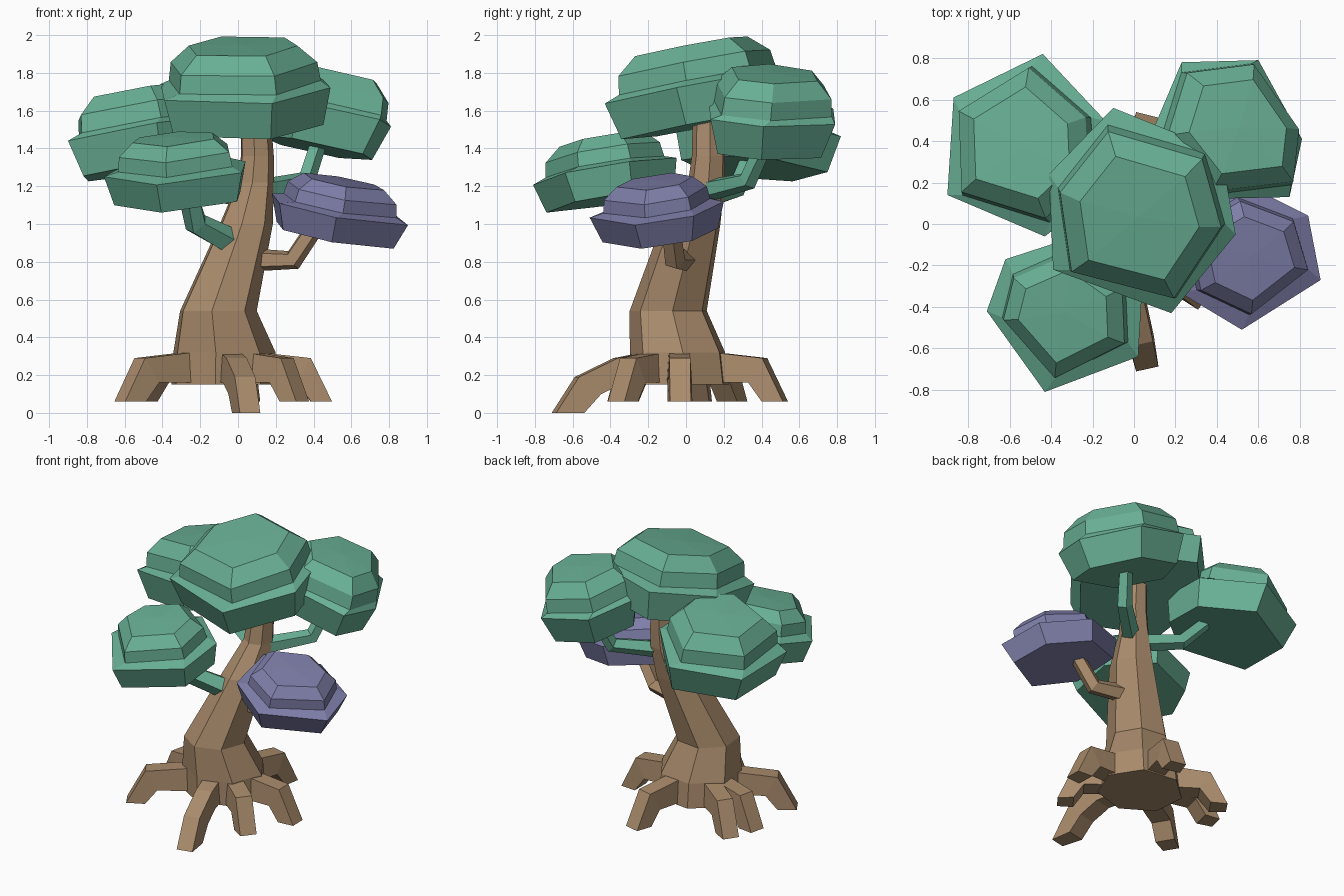
import bpy, bmesh, math
from mathutils import Vector, Matrix

if "Cube" in bpy.data.objects:
    bpy.data.objects.remove(bpy.data.objects["Cube"], do_unlink=True)


def material(name, rgb):
    m = bpy.data.materials.new(name)
    m.use_nodes = True
    m.diffuse_color = (*rgb, 1)
    bsdf = next(n for n in m.node_tree.nodes if n.type == "BSDF_PRINCIPLED")
    bsdf.inputs["Base Color"].default_value = (*rgb, 1)
    bsdf.inputs["Roughness"].default_value = 0.9
    return m


BARK = material("bark brown", (0.40, 0.26, 0.15))
LEAF = material("leaf green", (0.14, 0.43, 0.30))
VIOLET = material("dusty violet", (0.21, 0.21, 0.40))


def loft(name, rings, mat, peak=None):
    """Skin a list of equal rings, closing both ends (the last to a peak if given)."""
    bm = bmesh.new()
    loops = [[bm.verts.new(p) for p in ring] for ring in rings]
    n = len(loops[0])
    for a, b in zip(loops, loops[1:]):
        for i in range(n):
            j = (i + 1) % n
            bm.faces.new((a[i], a[j], b[j], b[i]))
    bm.faces.new(loops[0][::-1])
    if peak is None:
        bm.faces.new(loops[-1])
    else:
        top = bm.verts.new(peak)
        for i in range(n):
            bm.faces.new((loops[-1][i], loops[-1][(i + 1) % n], top))
    bmesh.ops.recalc_face_normals(bm, faces=bm.faces)
    me = bpy.data.meshes.new(name)
    bm.to_mesh(me)
    bm.free()
    me.materials.append(mat)
    ob = bpy.data.objects.new(name, me)
    bpy.context.collection.objects.link(ob)


# Leaning trunk: x, y, z, x radius, y radius
sections = [(-0.08, -0.03, 0.15, 0.29, 0.27), (-0.08, -0.04, 0.32, 0.28, 0.26),
            (-0.11, -0.09, 0.54, 0.21, 0.21), (0.04, 0.03, 1.0, 0.145, 0.16),
            (0.09, 0.11, 1.22, 0.1, 0.10), (0.10, 0.12, 1.36, 0.09, 0.09),
            (0.09, 0.12, 1.6, 0.08, 0.085)]
SIDES = 7
trunk = []
for x, y, z, rx, ry in sections:
    turn = [math.tau * (i + 0.1) / SIDES for i in range(SIDES)]
    trunk.append([(x + rx * math.cos(t), y + ry * math.sin(t), z) for t in turn])
loft("trunk", trunk, BARK)


# Roots: a bent slab profile pushed out towards each tip
def root(name, tip, profile, width):
    start = Vector((-0.08, -0.04, 0))
    out = Vector((*tip, 0)) - start
    length = out.length
    out.normalize()
    side = Vector((-out.y, out.x, 0)) * width / 2
    up = Vector((0, 0, 1))
    rings = []
    for r, low, r2, high in profile:
        a = start + out * r * length + up * low
        b = start + out * r2 * length + up * high
        rings.append([a - side, a + side, b + side * 0.85, b - side * 0.85])
    loft(name, rings, BARK)


bent = [(0.2, 0.16, 0.2, 0.33), (0.7, 0.16, 0.83, 0.29), (0.83, 0.06, 1.03, 0.06)]
long_bent = [(0.2, 0.16, 0.2, 0.33), (0.46, 0.16, 0.52, 0.29),
             (0.66, 0.10, 0.84, 0.19), (0.80, 0, 1.03, 0)]
root("front_root", (0.06, -0.68), long_bent, 0.13)
tips = [(-0.61, -0.36), (0.33, -0.36), (0.48, -0.03),
        (0.06, 0.51), (-0.54, 0.27), (-0.61, 0.08)]
for i, tip in enumerate(tips):
    root(f"root_{i + 1}", tip, bent, 0.13)


# Branches: five-sided tubes along an elbow path
def branch(name, path, radius, mat):
    pts = [Vector(p) for p in path]
    rings = []
    for i, p in enumerate(pts):
        d = pts[min(i + 1, len(pts) - 1)] - pts[max(i - 1, 0)]
        frame = d.to_track_quat("Z", "Y").to_matrix()
        r = radius * (1 - 0.12 * i)
        rings.append([p + frame @ Vector((r * math.cos(math.tau * k / 5),
                                          r * math.sin(math.tau * k / 5), 0))
                      for k in range(5)])
    loft(name, rings, mat)


branch("left_low_branch", [(0.06, 0, 0.81), (0.29, -0.06, 0.81), (0.45, -0.09, 1.05)], 0.065, BARK)
branch("front_branch", [(-0.03, -0.07, 0.9), (-0.22, -0.2, 1.0), (-0.27, -0.31, 1.2)], 0.075, LEAF)
branch("back_left_branch", [(0.13, 0.12, 1.18), (0.36, 0.33, 1.23), (0.44, 0.44, 1.48)], 0.06, LEAF)
branch("back_right_branch", [(0.07, 0.12, 1.14), (-0.18, 0.26, 1.18), (-0.36, 0.34, 1.38)], 0.06, LEAF)


# Foliage: faceted clumps, a wide skirt with a smaller stepped cap, leaning as a whole
def clump(name, outline, base, height, tilt, foot, cap, mat):
    pts = [Vector(p) for p in outline]
    c = sum(pts, Vector((0, 0))) / len(pts)
    lean = Vector(tilt)
    layers = [(foot, 0), (1, 0.47), (cap + 0.03, 0.54), (cap, 0.77), (cap * 0.74, 0.98)]
    rings = []
    for k, (s, h) in enumerate(layers):
        spin = Matrix.Rotation(0.1 if k > 1 else 0, 2)
        shift = c - lean * (h - 0.47) * height
        ring = []
        for p in pts:
            d = spin @ (p - c) * s
            ring.append((*(shift + d), base + h * height + d.dot(lean)))
        rings.append(ring)
    loft(name, rings, mat, peak=(*shift, base + height))


clump("crown_foliage", [(0.49, -0.05), (0.42, 0.35), (-0.1, 0.56), (-0.41, 0.24),
                        (-0.39, -0.22), (0.18, -0.43)],
      1.53, 0.42, (0.04, 0.19), 0.9, 0.84, LEAF)
clump("front_foliage", [(0.04, -0.3), (-0.25, -0.05), (-0.62, -0.17), (-0.71, -0.42),
                        (-0.43, -0.81), (0.02, -0.64)],
      1.13, 0.33, (0.08, 0.17), 0.89, 0.78, LEAF)
clump("back_right_foliage", [(-0.14, 0.5), (-0.44, 0.82), (-0.87, 0.61), (-0.9, 0.14),
                             (-0.43, -0.06), (-0.16, 0.15)],
      1.30, 0.41, (0.17, -0.08), 0.88, 0.83, LEAF)
clump("back_left_foliage", [(0.81, 0.41), (0.6, 0.79), (0.23, 0.78), (0.09, 0.45),
                            (0.3, 0.12), (0.75, 0.13)],
      1.40, 0.40, (-0.22, -0.09), 0.83, 0.88, LEAF)
clump("violet_foliage", [(0.9, -0.27), (0.84, 0.04), (0.52, 0.2), (0.18, 0.04),
                         (0.22, -0.33), (0.52, -0.51)],
      0.94, 0.29, (-0.18, 0.12), 0.86, 0.77, VIOLET)
